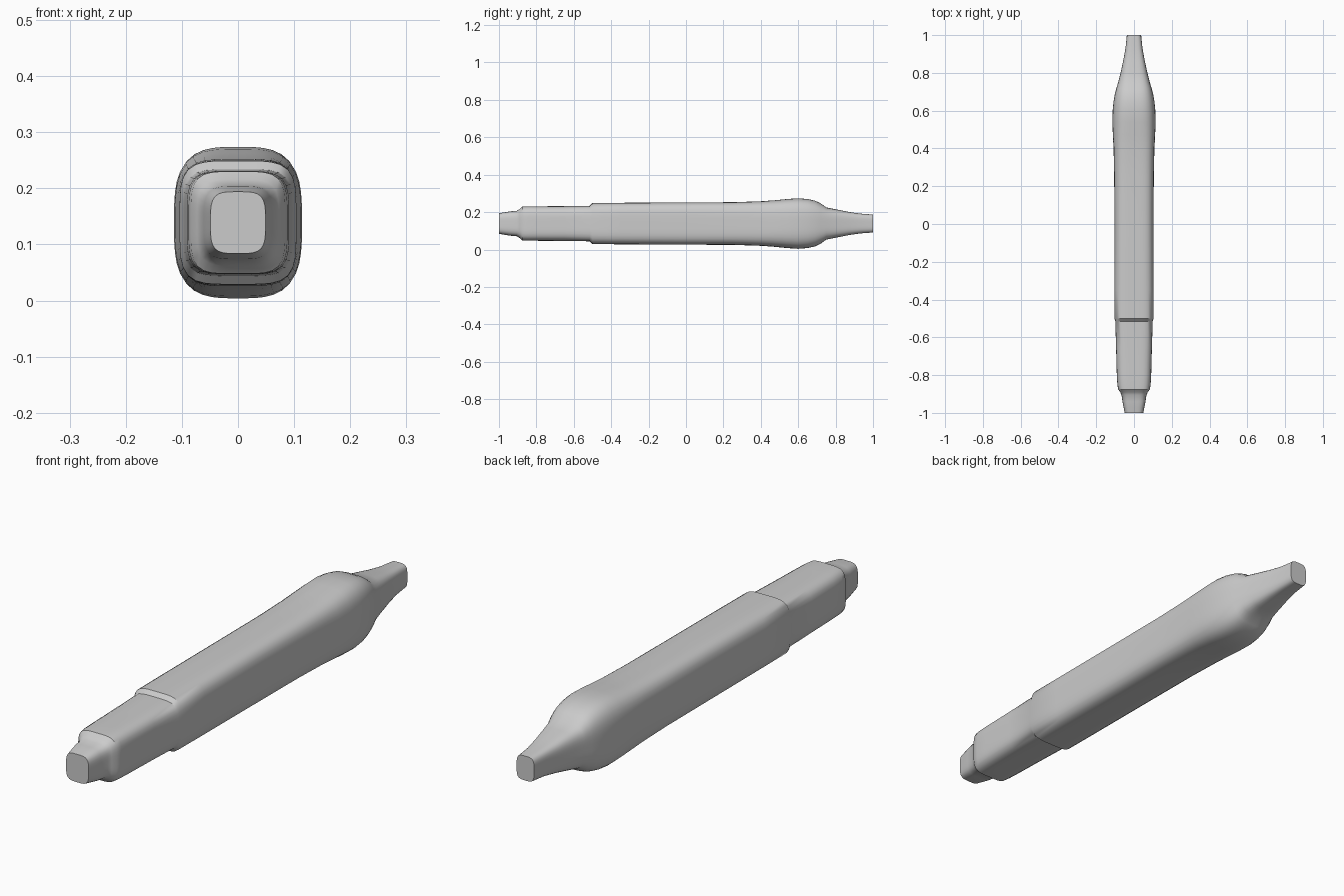
import bpy, bmesh, math

# Stations along the body: y, half width, half height, corner squareness
STATIONS = [
    (-1.00, 0.049, 0.055, 4.0),
    (-0.97, 0.055, 0.060, 4.0),
    (-0.94, 0.061, 0.065, 4.0),
    (-0.905, 0.066, 0.068, 4.0),
    (-0.89, 0.073, 0.077, 4.2),
    (-0.875, 0.084, 0.091, 4.5),
    (-0.85, 0.088, 0.092, 4.5),
    (-0.80, 0.091, 0.092, 4.5),
    (-0.65, 0.095, 0.093, 4.5),
    (-0.515, 0.099, 0.095, 4.5),
    (-0.50, 0.104, 0.110, 4.5),
    (-0.35, 0.104, 0.111, 4.5),
    (0.00, 0.103, 0.113, 4.5),
    (0.25, 0.105, 0.114, 4.3),
    (0.40, 0.108, 0.119, 4.0),
    (0.47, 0.112, 0.124, 3.7),
    (0.54, 0.114, 0.131, 3.4),
    (0.60, 0.113, 0.135, 3.3),
    (0.65, 0.108, 0.131, 3.3),
    (0.69, 0.101, 0.122, 3.3),
    (0.72, 0.093, 0.108, 3.4),
    (0.75, 0.084, 0.086, 3.6),
    (0.80, 0.071, 0.076, 3.8),
    (0.87, 0.056, 0.062, 4.0),
    (0.93, 0.045, 0.053, 4.0),
    (1.00, 0.038, 0.048, 4.0),
]
SEGMENTS = 48
AXIS_Z = 0.139


def rounded_square_ring(bm, y, half_w, half_h, power):
    ring = []
    for i in range(SEGMENTS):
        a = 2 * math.pi * i / SEGMENTS
        c, s = math.cos(a), math.sin(a)
        r = (abs(c) ** power + abs(s) ** power) ** (-1 / power)
        ring.append(bm.verts.new((half_w * r * c, y, AXIS_Z + half_h * r * s)))
    return ring


# Lofted pen body with flat caps at both ends
bm = bmesh.new()
rings = [rounded_square_ring(bm, *station) for station in STATIONS]
for a, b in zip(rings, rings[1:]):
    for i in range(SEGMENTS):
        j = (i + 1) % SEGMENTS
        bm.faces.new((a[i], a[j], b[j], b[i]))
bm.faces.new(rings[0])
bm.faces.new(rings[-1])
bmesh.ops.recalc_face_normals(bm, faces=bm.faces)

mesh = bpy.data.meshes.new("pen_body")
bm.to_mesh(mesh)
bm.free()
body = bpy.data.objects.new("pen_body", mesh)
bpy.context.collection.objects.link(body)

# Smooth shading, keeping the end caps and the step crisp
bpy.context.view_layer.objects.active = body
body.select_set(True)
bpy.ops.object.shade_smooth_by_angle(angle=math.radians(35))
